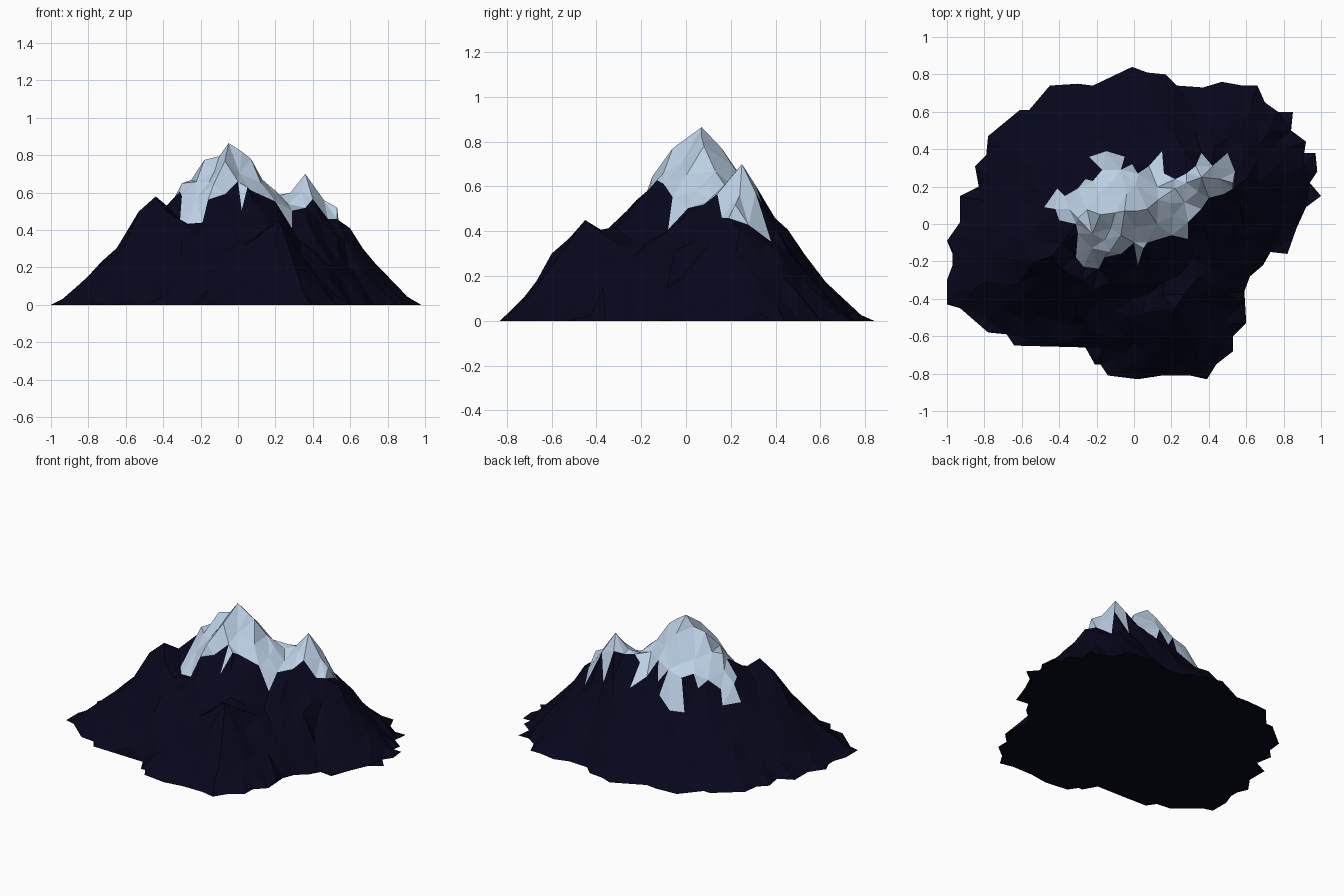
import bpy, bmesh, math, random
from mathutils import Vector, noise
from mathutils.geometry import delaunay_2d_cdt

if "Cube" in bpy.data.objects:
    bpy.data.objects.remove(bpy.data.objects["Cube"])

random.seed(4)

# Plan outline of the foot of the mountain
FOOT = [Vector(p) for p in [
    (-.01, .84), (.07, .81), (.17, .80), (.23, .74), (.37, .73), (.47, .76), (.58, .74), (.66, .74),
    (.70, .65), (.77, .60), (.85, .60), (.84, .50), (.92, .44), (.91, .38), (.97, .38), (.98, .28),
    (.94, .22), (1, .15), (.92, .09), (.87, -.02), (.82, -.16), (.73, -.15), (.69, -.22), (.62, -.28),
    (.59, -.36), (.60, -.53), (.53, -.60), (.53, -.68), (.44, -.75), (.39, -.83), (.30, -.81),
    (.15, -.81), (.02, -.83), (-.14, -.81), (-.18, -.75), (-.21, -.75), (-.26, -.66), (-.64, -.65),
    (-.68, -.59), (-.78, -.58), (-.93, -.45), (-1, -.43), (-1, -.30), (-.97, -.22), (-.97, -.16),
    (-1, -.09), (-.93, .01), (-.93, .15), (-.83, .20), (-.85, .31), (-.79, .37), (-.78, .47),
    (-.61, .61), (-.56, .61), (-.45, .74), (-.30, .75), (-.22, .74)]]
# Plan outline of the jagged snow line, clockwise
SNOW = [Vector(p) for p in [
    (-.48, .09), (-.41, .19), (-.37, .15), (-.30, .19), (-.26, .24), (-.22, .23), (-.17, .29),
    (-.24, .36), (-.15, .39), (-.05, .36), (-.07, .29), (-.01, .32), (.02, .27), (.08, .31),
    (.15, .39), (.16, .27), (.22, .24), (.28, .27), (.33, .31), (.36, .38), (.42, .31), (.50, .38),
    (.54, .28), (.53, .19), (.48, .16), (.40, .14), (.36, .08), (.29, .01), (.29, -.08), (.20, -.06),
    (.07, -.10), (.05, -.13), (.02, -.22), (0, -.10), (-.07, -.16), (-.16, -.18), (-.19, -.24),
    (-.27, -.23), (-.31, -.18), (-.30, -.05), (-.31, 0), (-.40, .02), (-.42, .08)]]
# Ridge lines through the summits (x, y, z)
RIDGES = [
    [(-.40, .02, .54), (-.30, .03, .65), (-.18, .05, .775), (-.10, .06, .795), (-.05, .07, .865),
     (.02, .07, .82), (.07, .08, .78), (.13, .13, .67), (.22, .19, .58), (.28, .22, .60),
     (.36, .25, .70), (.46, .24, .56), (.53, .22, .52)],
    [(-.05, .07, .865), (-.04, .16, .77), (.01, .21, .69)],
    [(-.05, .07, .865), (-.07, -.06, .77), (-.13, -.15, .645)],
    [(-.53, -.20, .50), (-.44, -.17, .58), (-.38, -.10, .53)],
    [(.16, -.31, .42), (.22, -.45, .45), (.20, -.52, .37), (.20, -.60, .30)]]
KEYS = list(dict.fromkeys(p for r in RIDGES for p in r))
# Extra samples along each ridge keep it from sagging between the summits
PEAKS = KEYS + [tuple(Vector(a).lerp(Vector(b), t)) for r in RIDGES
                for a, b in zip(r, r[1:]) for t in (.33, .67)]
# Slope profile: fraction of the way to the foot -> fraction of height
SLOPE = [(0, 1), (.17, .79), (.40, .52), (.62, .29), (.87, .06), (1, 0)]


def inside(p, poly):
    hit = False
    for a, b in zip(poly, poly[1:] + poly[:1]):
        if (a.y > p.y) != (b.y > p.y) and p.x < a.x + (p.y - a.y) * (b.x - a.x) / (b.y - a.y):
            hit = not hit
    return hit


def to_foot(p, d):
    """Distance from p along d to the foot outline."""
    best = 9
    for a, b in zip(FOOT, FOOT[1:] + FOOT[:1]):
        e = b - a
        den = d.x * e.y - d.y * e.x
        if abs(den) > 1e-9:
            w = a - p
            t = (w.x * e.y - w.y * e.x) / den
            u = (w.x * d.y - w.y * d.x) / den
            if t > 0 and 0 <= u <= 1:
                best = min(best, t)
    return best


def slope(s):
    for (a, fa), (b, fb) in zip(SLOPE, SLOPE[1:]):
        if s <= b:
            return fa + (fb - fa) * (s - a) / (b - a)
    return 0


def height(p):
    h = 0
    for x, y, z in PEAKS:
        d = p - Vector((x, y))
        r = d.length
        if r < 1e-4:
            return z
        h = max(h, z * slope(r / (r + to_foot(p, d / r))))
    # gullies running down from the summit
    d = p - Vector((-.05, .07))
    a = math.atan2(d.y, d.x)
    g = noise.noise(Vector((math.cos(a) * 4, math.sin(a) * 4, d.length)))
    return h * (.96 + .09 * g + random.uniform(-.035, .035))


def tooth(k):
    """Snow tips hang into gullies, the notches between them sit on ribs."""
    a, b, c = SNOW[k - 1], SNOW[k], SNOW[(k + 1) % len(SNOW)]
    turn = (b - a).normalized().cross((c - b).normalized())
    return .95 if turn < -.3 else 1.04 if turn > .3 else 1


# Scatter the inner points evenly over the plan
points = FOOT + SNOW + [Vector(p[:2]) for p in KEYS if (Vector(p[:2]) - SNOW[-2]).length > .02]
for i in range(9000):
    p = Vector((random.uniform(-1, 1), random.uniform(-.84, .84)))
    if inside(p, FOOT) and min((p - q).length for q in points) > .066:
        points.append(p)

nf, ns = len(FOOT), len(SNOW)
edges = [(i, (i + 1) % nf) for i in range(nf)] + [(nf + i, nf + (i + 1) % ns) for i in range(ns)]
plan, _, tris, origin, _, _ = delaunay_2d_cdt(points, edges, [], 0, 1e-5)
coords = []
for p, src in zip(plan, origin):
    k = min(src) if src else nf + ns
    z = 0 if k < nf else height(p) * (tooth(k - nf) if k < nf + ns else 1)
    coords.append((p.x, p.y, z))


def build(name, keep, colour, base=False):
    bm = bmesh.new()
    vs = [bm.verts.new(c) for c in coords]
    for t in tris:
        c = sum((plan[i] for i in t), Vector((0, 0))) / 3
        if inside(c, FOOT) and inside(c, SNOW) == keep:
            f = bm.faces.new([vs[i] for i in t])
            f.normal_update()
            if f.normal.z < 0:
                f.normal_flip()
    if base:  # flat underside
        ring = [bm.verts.new((p.x, p.y, 0)) for p in FOOT]
        f = bm.faces.new(ring)
        f.normal_update()
        if f.normal.z > 0:
            f.normal_flip()
        bmesh.ops.triangulate(bm, faces=[f])
        bmesh.ops.remove_doubles(bm, verts=bm.verts, dist=1e-4)
    bmesh.ops.delete(bm, geom=[v for v in bm.verts if not v.link_faces], context='VERTS')
    me = bpy.data.meshes.new(name)
    bm.to_mesh(me)
    bm.free()
    mat = bpy.data.materials.new(name + "_colour")
    mat.diffuse_color = (*colour, 1)
    mat.use_nodes = True
    mat.node_tree.nodes["Principled BSDF"].inputs["Base Color"].default_value = mat.diffuse_color
    me.materials.append(mat)
    bpy.context.collection.objects.link(bpy.data.objects.new(name, me))


build("dark_rock", False, (.002, .002, .0115), base=True)
build("snow_cap", True, (.50, .63, .78))
